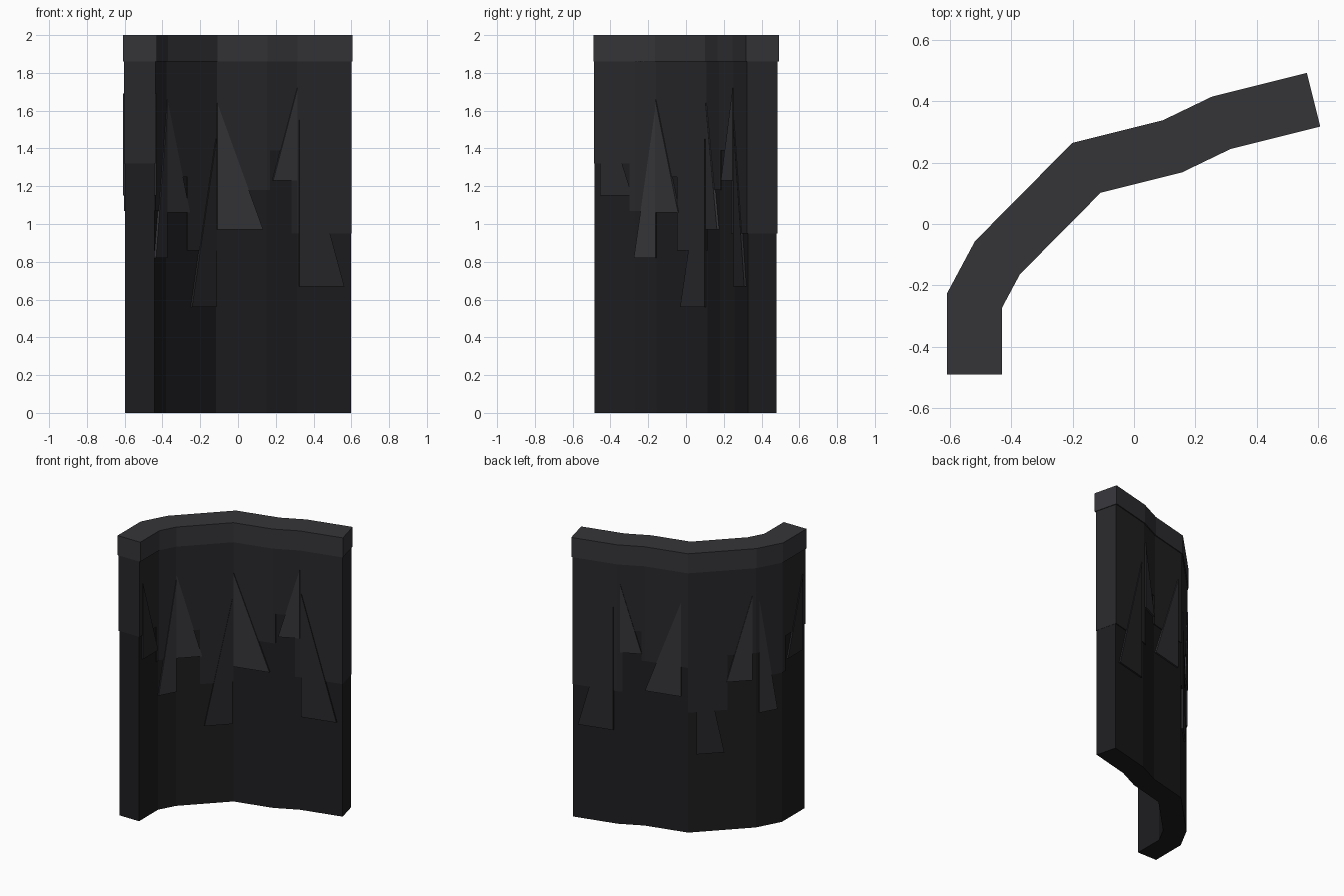
import bpy, math
from mathutils import Vector

if "Cube" in bpy.data.objects:
    bpy.data.objects.remove(bpy.data.objects["Cube"])

# centre line of the curved wall, from the front left end to the back right end
PATH = [Vector(p) for p in [(-.52, -.49), (-.52, -.25), (-.445, -.11), (-.155, .183),
                            (.125, .253), (.285, .33), (.585, .405)]]
N = len(PATH) - 1
DIRS = [(PATH[i + 1] - PATH[i]).normalized() for i in range(N)]
NORM = [Vector((d.y, -d.x)) for d in DIRS]      # towards the inner side


def material(name, v):
    m = bpy.data.materials.new(name)
    m.diffuse_color = (v, v * .96, v * 1.12, 1)
    m.use_nodes = True
    m.node_tree.nodes["Principled BSDF"].inputs["Base Color"].default_value = m.diffuse_color
    return m


CAP = material("light_grey", .036)
COAT = material("mid_grey", .021)
CORE = material("dark_grey", .0125)


def corner(i, h):
    """Mitred offset of path corner i."""
    a, b = NORM[max(i - 1, 0)], NORM[min(i, N - 1)]
    m = (a + b).normalized()
    return PATH[i] + m * (h / m.dot(a))


def at(u, h):
    i = min(int(u), N - 1)
    return corner(i, h).lerp(corner(i + 1, h), u - i)


def prism(name, bottom, top, mat):
    """Solid between two matching rings."""
    n = len(bottom)
    faces = [list(range(n))[::-1], list(range(n, 2 * n))]
    faces += [[i, (i + 1) % n, n + (i + 1) % n, n + i] for i in range(n)]
    me = bpy.data.meshes.new(name)
    me.from_pydata(bottom + top, [], faces)
    me.materials.append(mat)
    import bmesh
    bm = bmesh.new()
    bm.from_mesh(me)
    bmesh.ops.recalc_face_normals(bm, faces=bm.faces)
    bm.to_mesh(me)
    bm.free()
    ob = bpy.data.objects.new(name, me)
    bpy.context.collection.objects.link(ob)


def band(name, u0, u1, z0, z1, h, mat):
    """Piece of wall following the path."""
    us = [u0] + [i for i in range(N + 1) if u0 < i < u1] + [u1]
    ring = [at(u, h) for u in us] + [at(u, -h) for u in us[::-1]]
    prism(name, [(*p, z0) for p in ring], [(*p, z1) for p in ring], mat)


def spike(k, seg, a, b, top, bot, mat):
    """Right-angled triangular plate through the wall; upright edge at a, tip of base at b."""
    h, n, d = .0885, NORM[seg], DIRS[seg]
    start = corner(seg, .09) - n * .09
    tri = [(a, top), (a, bot), (b, bot)]
    sides = [[(*(start + d * s + n * e), z) for s, z in tri] for e in (h, -h)]
    prism(f"spike_{k}", *sides, mat)


# wall core and top cap
band("wall_core", .02, N - .02, 0, 1.9, .077, CORE)
band("top_cap", 0, N, 1.86, 2, .09, CAP)

# stepped coating: (start, end, lower edge)
for k, (u0, u1, z) in enumerate([(0.01, .87, 1.32), (.87, 1.8, 1.07), (1.8, 2.42, 1.25),
                                 (2.42, 3, .86), (3, 4.1, 1.18), (4.1, 4.82, 1.39),
                                 (4.82, 5.985, .95)]):
    band(f"coating_{k}", u0, u1, z, 1.88, .083, COAT)

# hanging spikes: (segment, upright edge, base tip, top, bottom, material)
for k, s in enumerate([(0, .035, .205, 1.69, 1.15, COAT), (1, .125, -.005, 1.62, .82, CAP),
                       (2, 0, .17, 1.66, 1.06, CAP), (2, .368, .185, 1.45, .56, COAT),
                       (3, 0, .25, 1.64, .97, CAP), (4, .178, .035, 1.72, 1.23, CAP),
                       (5, .01, .255, 1.55, .67, COAT)]):
    spike(k, *s)
